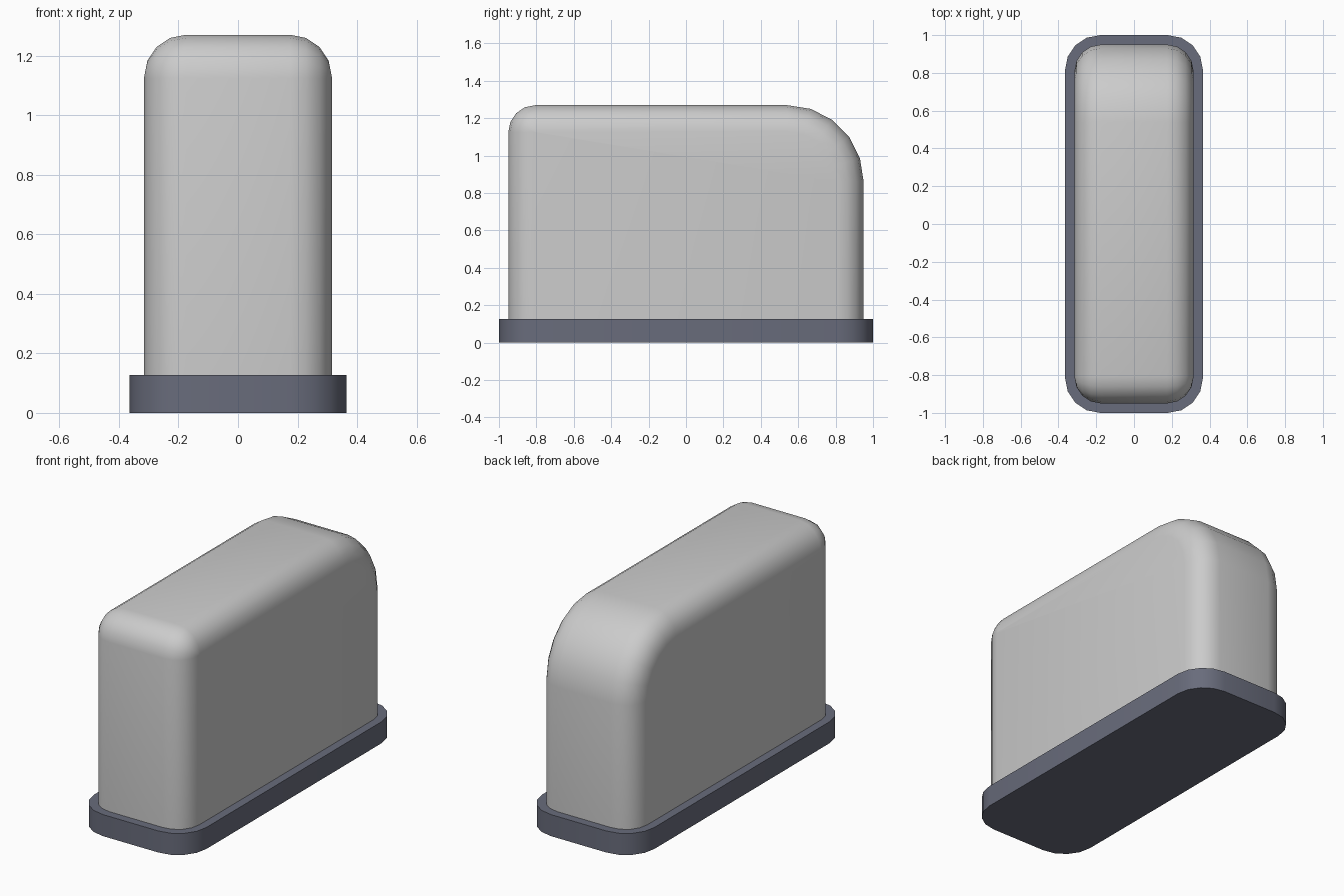
import bpy, bmesh
from math import sin, cos, pi, radians

if "Cube" in bpy.data.objects:
    bpy.data.objects.remove(bpy.data.objects["Cube"])


def arc(cx, cy, r, start, end, n):
    return [(cx + r * cos(start + (end - start) * i / n),
             cy + r * sin(start + (end - start) * i / n)) for i in range(n + 1)]


def loft(name, rings):
    """Skin a list of equal-length rings and cap both ends."""
    bm = bmesh.new()
    loops = [[bm.verts.new(p) for p in ring] for ring in rings]
    n = len(loops[0])
    for a, b in zip(loops, loops[1:]):
        for i in range(n):
            j = (i + 1) % n
            bm.faces.new((a[i], a[j], b[j], b[i]))
    bm.faces.new(loops[0][::-1])
    bm.faces.new(loops[-1])
    bmesh.ops.recalc_face_normals(bm, faces=bm.faces)
    mesh = bpy.data.meshes.new(name)
    bm.to_mesh(mesh)
    bm.free()
    obj = bpy.data.objects.new(name, mesh)
    bpy.context.collection.objects.link(obj)
    bpy.ops.object.select_all(action='DESELECT')
    obj.select_set(True)
    bpy.context.view_layer.objects.active = obj
    bpy.ops.object.shade_smooth_by_angle(angle=radians(40))
    return obj


# Base plate: rounded rectangle, extruded upwards
BASE_X, BASE_Y, BASE_Z, BASE_R = 0.365, 1.0, 0.127, 0.185
outline = []
for k, (sx, sy) in enumerate(((1, 1), (-1, 1), (-1, -1), (1, -1))):
    outline += arc(sx * (BASE_X - BASE_R), sy * (BASE_Y - BASE_R), BASE_R,
                   k * pi / 2, (k + 1) * pi / 2, 4)
base = loft("base_plate", [[(x, y, z) for x, y in outline] for z in (0, BASE_Z)])
mat = bpy.data.materials.new("dark_slate")
mat.diffuse_color = (0.14, 0.15, 0.2, 1)
mat.use_nodes = True
mat.node_tree.nodes["Principled BSDF"].inputs["Base Color"].default_value = mat.diffuse_color
base.data.materials.append(mat)

# Body: side profile with a tight front corner and a broad back corner,
# swept across x with rounded rims
BODY_X, BODY_Y, TOP, BOTTOM = 0.315, 0.95, 1.27, 0.12
RIM, FRONT_R, BACK_R, STEPS = 0.14, 0.145, 0.41, 4


def profile(x, inset):
    pts = [(BODY_Y - inset, BOTTOM)]
    pts += arc(BODY_Y - BACK_R, TOP - BACK_R, BACK_R - inset, 0, pi / 2, 5)
    pts += arc(-BODY_Y + FRONT_R, TOP - FRONT_R, FRONT_R - inset, pi / 2, pi, 4)
    pts += [(-BODY_Y + inset, BOTTOM)]
    return [(x, y, z) for y, z in pts]


half = [(BODY_X - RIM + RIM * sin(t), RIM * (1 - cos(t)))
        for t in (i * pi / 2 / STEPS for i in range(STEPS + 1))]
sections = [(-x, d) for x, d in half[::-1]] + half
loft("body_shell", [profile(x, d) for x, d in sections])
